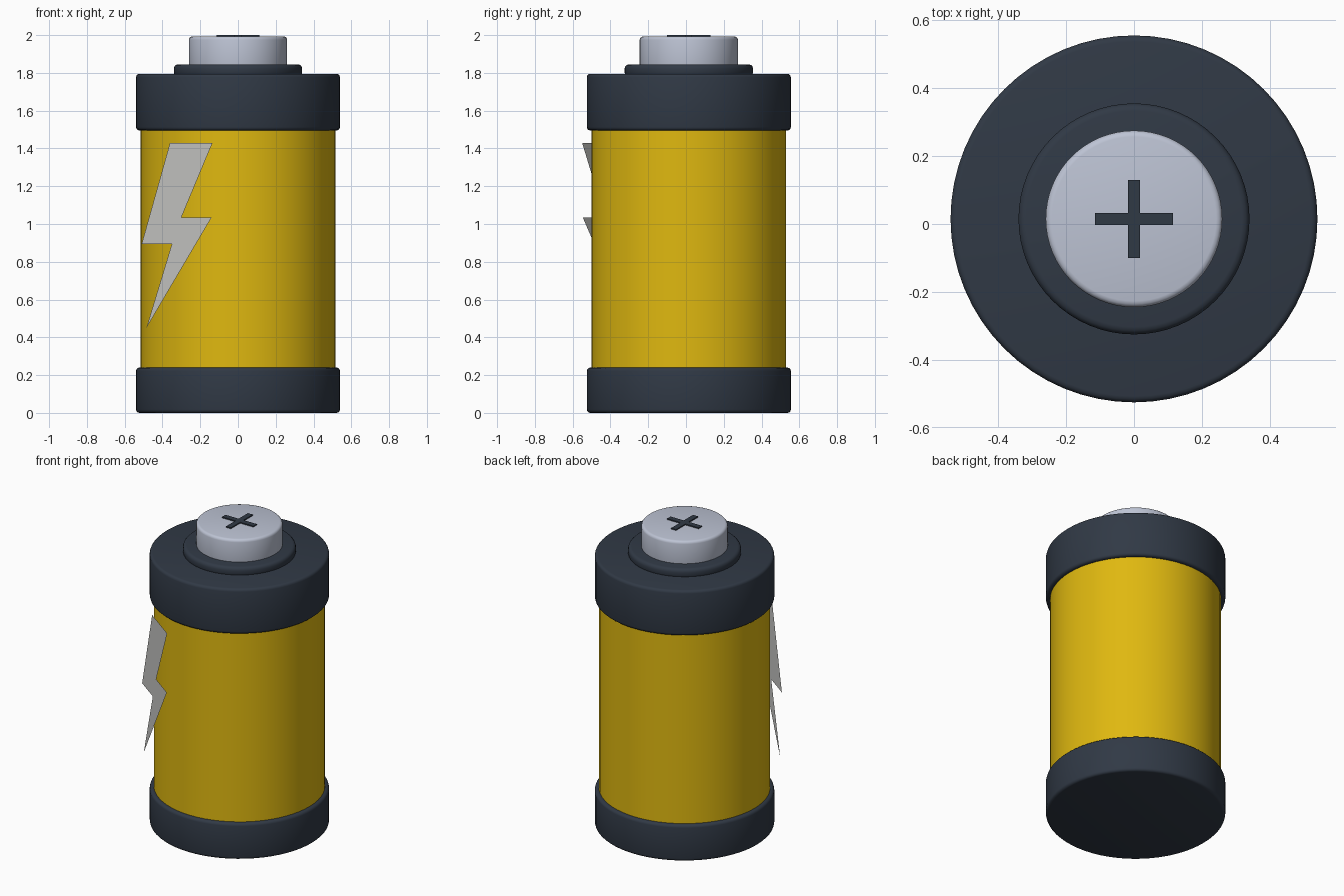
import bpy, bmesh, math
from mathutils import Vector

if "Cube" in bpy.data.objects:
    bpy.data.objects.remove(bpy.data.objects["Cube"])

CY = 0.015  # the cell axis sits slightly behind the origin


def material(name, rgb):
    m = bpy.data.materials.new(name)
    m.diffuse_color = (*rgb, 1)
    m.use_nodes = True
    m.node_tree.nodes["Principled BSDF"].inputs["Base Color"].default_value = m.diffuse_color
    return m


yellow = material("yellow", (0.74, 0.48, 0.005))
dark = material("dark slate", (0.030, 0.041, 0.060))
silver = material("silver", (0.51, 0.55, 0.66))
pale = material("pale grey", (0.60, 0.60, 0.58))


def finish(bm, name, mat, smooth=True):
    me = bpy.data.meshes.new(name)
    bm.to_mesh(me)
    bm.free()
    ob = bpy.data.objects.new(name, me)
    bpy.context.collection.objects.link(ob)
    me.materials.append(mat)
    bpy.ops.object.select_all(action='DESELECT')
    ob.select_set(True)
    bpy.context.view_layer.objects.active = ob
    if smooth:
        bpy.ops.object.shade_smooth_by_angle(angle=math.radians(40))
    return ob


def disc(name, radius, z0, z1, mat, bevel=0.0):
    """Upright cylinder with rounded rims."""
    bm = bmesh.new()
    bmesh.ops.create_cone(bm, cap_ends=True, segments=64, radius1=radius,
                          radius2=radius, depth=z1 - z0)
    bmesh.ops.translate(bm, verts=bm.verts, vec=(0, CY, (z0 + z1) / 2))
    if bevel:
        rims = [e for e in bm.edges if abs(e.verts[0].co.z - e.verts[1].co.z) < 1e-5]
        bmesh.ops.bevel(bm, geom=rims, offset=bevel, segments=3,
                        profile=0.5, affect='EDGES')
    return finish(bm, name, mat)


# Body, end caps, collar and terminal
disc("body", 0.515, 0.12, 1.65, yellow)
disc("bottom_cap", 0.54, 0.0, 0.24, dark, 0.018)
disc("top_cap", 0.54, 1.495, 1.795, dark, 0.018)
disc("collar", 0.34, 1.78, 1.845, dark, 0.022)
disc("terminal", 0.26, 1.80, 1.993, silver, 0.018)

# Plus mark: one twelve-sided outline, slightly raised
L, W = 0.115, 0.018
bm = bmesh.new()
corners = []
for k in range(4):
    c, s = round(math.cos(k * math.pi / 2)), round(math.sin(k * math.pi / 2))
    for x, y in ((L, -W), (L, W), (W, W)):
        corners.append(bm.verts.new((c * x - s * y, CY + s * x + c * y, 1.992)))
face = bm.faces.new(corners)
top = bmesh.ops.extrude_face_region(bm, geom=[face])
bmesh.ops.translate(bm, vec=(0, 0, 0.008),
                    verts=[v for v in top["geom"] if isinstance(v, bmesh.types.BMVert)])
bmesh.ops.recalc_face_normals(bm, faces=bm.faces)
finish(bm, "plus_mark", dark, smooth=False)

# Lightning bolt: a flat sheet standing against the front left of the body
bolt = [(-0.36, 1.43), (-0.51, 0.895), (-0.35, 0.895), (-0.485, 0.45),
        (-0.14, 1.035), (-0.30, 1.035), (-0.135, 1.43)]
bm = bmesh.new()
face = bm.faces.new([bm.verts.new((x, -0.277 - 0.728 * (x + 0.51), z)) for x, z in bolt])
face.normal_update()
if face.normal.dot(Vector((-1, -1, 0))) < 0:
    face.normal_flip()
finish(bm, "lightning_bolt", pale, smooth=False)
